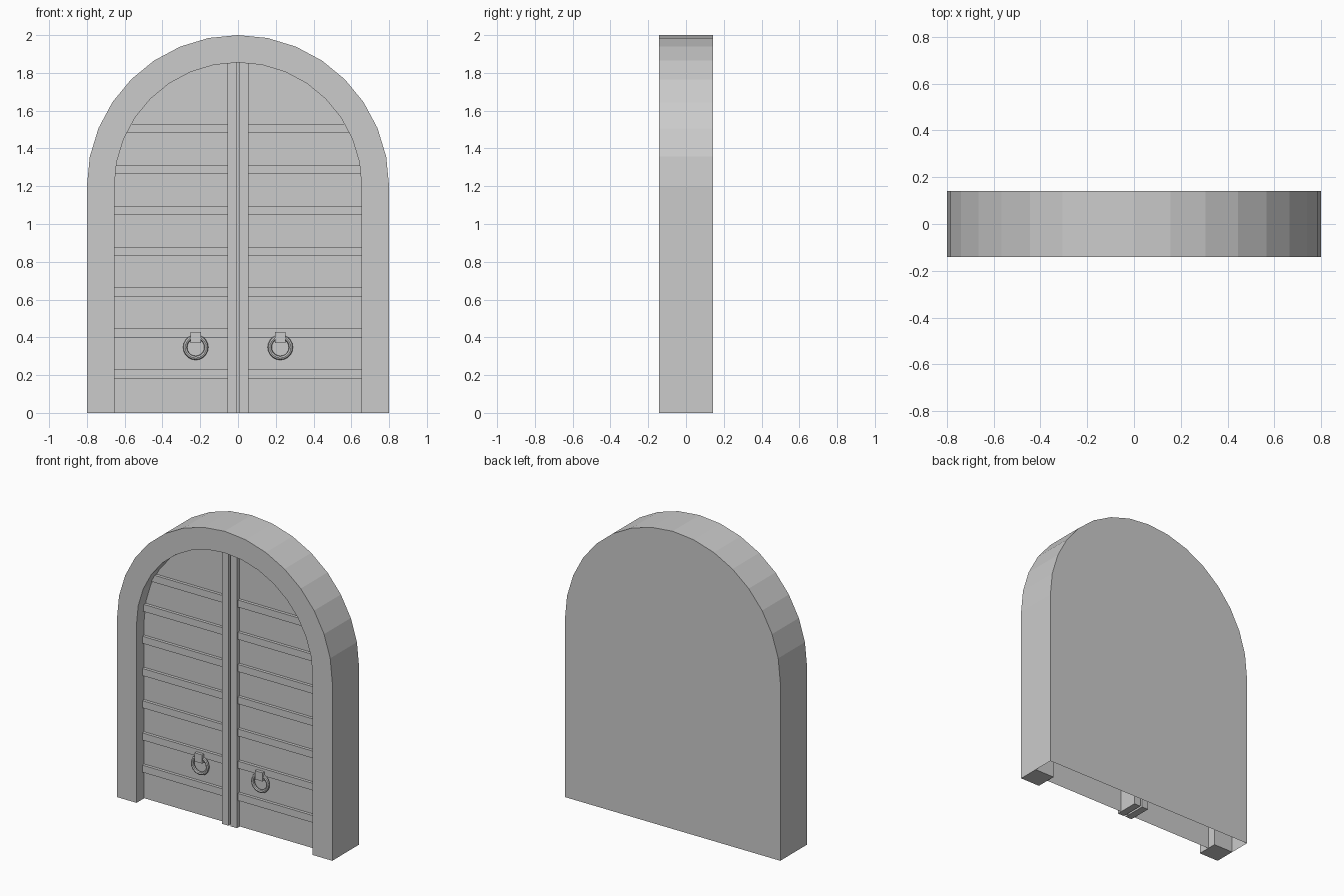
import bpy
import bmesh
import math

if "Cube" in bpy.data.objects:
    bpy.data.objects.remove(bpy.data.objects["Cube"], do_unlink=True)

STONE = (0.6, 0.6, 0.6, 1)
grey = bpy.data.materials.new("plain grey")
grey.use_nodes = True
grey.diffuse_color = STONE
grey.node_tree.nodes["Principled BSDF"].inputs["Base Color"].default_value = STONE

SPRING = 1.2          # height where the arch begins
OUTER, INNER = 0.8, 0.655
FRONT, BACK = -0.142, 0.142
DOOR = -0.06          # plane of the door leaves


def arch(radius):
    """Outline from the right foot over the arch to the left foot, as (x, z)."""
    curve = [(radius * math.cos(math.pi * i / 16), SPRING + radius * math.sin(math.pi * i / 16))
             for i in range(17)]
    return [(radius, 0)] + curve + [(-radius, 0)]


def arch_height(x):
    """Height of the inner opening at x, following its flat segments."""
    pts = arch(INNER)
    for (x1, z1), (x2, z2) in zip(pts, pts[1:]):
        if x2 <= x <= x1 and x1 - x2 > 1e-6:
            return z1 + (z2 - z1) * (x - x1) / (x2 - x1)
    return SPRING


def arch_half_width(z):
    """Half width of the inner opening at height z."""
    pts = arch(INNER)[:10]
    for (x1, z1), (x2, z2) in zip(pts, pts[1:]):
        if z1 <= z <= z2:
            return x1 + (x2 - x1) * (z - z1) / (z2 - z1)
    return 0


def finish(name, bm):
    bmesh.ops.recalc_face_normals(bm, faces=bm.faces)
    mesh = bpy.data.meshes.new(name)
    bm.to_mesh(mesh)
    bm.free()
    mesh.materials.append(grey)
    obj = bpy.data.objects.new(name, mesh)
    bpy.context.collection.objects.link(obj)
    return obj


def prism(name, outline, y0, y1):
    """Extrude a front outline of (x, z) points from y0 to y1."""
    bm = bmesh.new()
    face = bm.faces.new([bm.verts.new((x, y0, z)) for x, z in outline])
    out = bmesh.ops.extrude_face_region(bm, geom=[face], use_keep_orig=True)
    verts = [v for v in out["geom"] if isinstance(v, bmesh.types.BMVert)]
    bmesh.ops.translate(bm, verts=verts, vec=(0, y1 - y0, 0))
    return finish(name, bm)


# Frame around the opening, with closed feet
prism("arch_frame", arch(OUTER) + arch(INNER)[::-1], FRONT, 0)

# Back shell, open underneath
bm = bmesh.new()
rear = [bm.verts.new((x, BACK, z)) for x, z in arch(OUTER)]
fore = [bm.verts.new((x, 0, z)) for x, z in arch(OUTER)]
bm.faces.new(rear)
for i in range(len(rear) - 1):
    bm.faces.new((rear[i], rear[i + 1], fore[i + 1], fore[i]))
finish("back_shell", bm)

# Door sheet filling the opening
bm = bmesh.new()
bm.faces.new([bm.verts.new((x, DOOR, z)) for x, z in arch(INNER)[::-1]])
door = finish("door_panel", bm)
if door.data.polygons[0].normal.y > 0:
    door.data.flip_normals()

for side, label in ((1, "left"), (-1, "right")):
    # Upright batten beside the centre gap
    a, b = 0.007, 0.055
    prism(label + "_centre_batten",
          [(side * a, 0), (side * b, 0), (side * b, arch_height(b)), (side * a, arch_height(a))],
          -0.09, 0.07)

    # Seven cross rails, trimmed to the arch
    for i in range(7):
        low = 0.182 + i * 0.2165
        high = low + 0.048
        prism(f"{label}_cross_rail_{i + 1}",
              [(side * b, low), (side * arch_half_width(low), low),
               (side * arch_half_width(high), high), (side * b, high)],
              -0.08, DOOR)

    # Ring pull and its bracket
    x = side * 0.224
    bpy.ops.mesh.primitive_torus_add(location=(x, -0.082, 0.347), rotation=(math.pi / 2, 0, 0),
                                     major_radius=0.056, minor_radius=0.011,
                                     major_segments=20, minor_segments=8)
    ring = bpy.context.object
    ring.name = label + "_ring_pull"
    ring.data.materials.append(grey)
    w = 0.028
    prism(label + "_ring_bracket",
          [(x - w, 0.37), (x + w, 0.37), (x + w, 0.428), (x - w, 0.428)], -0.1, DOOR)
